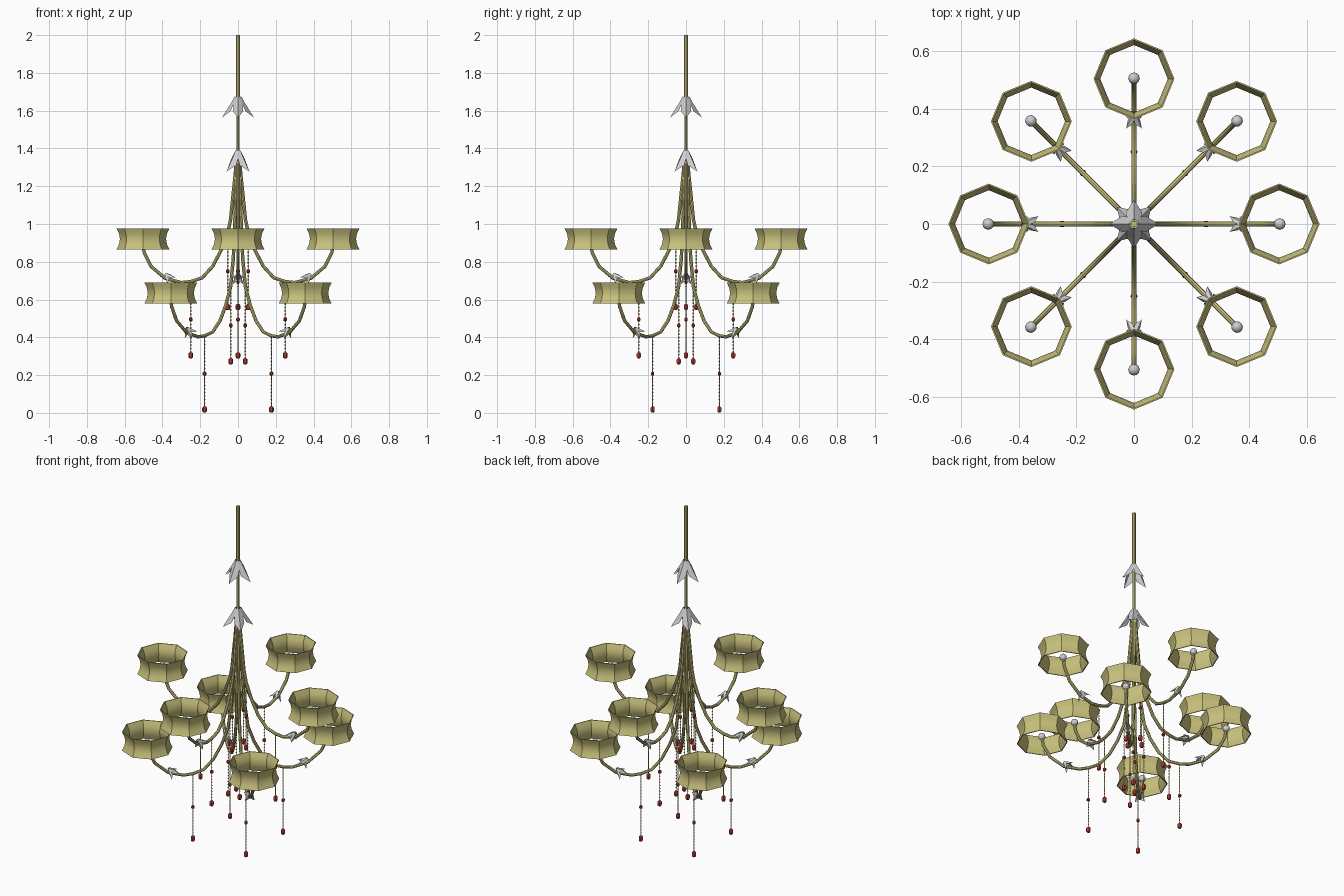
import bpy, bmesh, math
from mathutils import Vector, Matrix

if "Cube" in bpy.data.objects:
    bpy.data.objects.remove(bpy.data.objects["Cube"])


def mat(name, rgb):
    m = bpy.data.materials.new(name)
    m.diffuse_color = (*rgb, 1)
    m.use_nodes = True
    m.node_tree.nodes["Principled BSDF"].inputs["Base Color"].default_value = m.diffuse_color
    return m


BRASS = mat("pale_brass", (0.60, 0.55, 0.21))
SILVER = mat("silver_grey", (0.62, 0.62, 0.64))
RED = mat("bead_red", (0.48, 0.04, 0.04))


def make(name, bm, material, smooth=0):
    me = bpy.data.meshes.new(name)
    bm.to_mesh(me)
    bm.free()
    me.materials.append(material)
    ob = bpy.data.objects.new(name, me)
    bpy.context.collection.objects.link(ob)
    if smooth:
        bpy.ops.object.select_all(action='DESELECT')
        ob.select_set(True)
        bpy.context.view_layer.objects.active = ob
        bpy.ops.object.shade_smooth_by_angle(angle=math.radians(smooth))
    return ob


def skin(bm, rings, cap=True, closed=False):
    vs = [[bm.verts.new(p) for p in r] for r in rings]
    n = len(vs[0])
    pairs = list(zip(vs, vs[1:])) + ([(vs[-1], vs[0])] if closed else [])
    for a, b in pairs:
        for i in range(n):
            j = (i + 1) % n
            bm.faces.new((a[i], a[j], b[j], b[i]))
    if cap and not closed:
        bm.faces.new(vs[0][::-1])
        bm.faces.new(vs[-1])
    bmesh.ops.recalc_face_normals(bm, faces=bm.faces)


def lathe(name, profile, centre, sides, material, smooth=0, closed=False):
    # profile holds (radius, height) pairs around a vertical axis
    bm = bmesh.new()
    rings = [[Vector(centre) + Vector((r * math.cos(k * math.tau / sides),
                                       r * math.sin(k * math.tau / sides), z))
              for k in range(sides)] for r, z in profile]
    skin(bm, rings, closed=closed)
    return make(name, bm, material, smooth)


def tube(name, path, angle, radius, material, sides=8):
    # path holds (distance from axis, height) pairs in a vertical plane
    out = Vector((math.cos(angle), math.sin(angle), 0))
    side = Vector((-math.sin(angle), math.cos(angle), 0))
    pts = [out * r + Vector((0, 0, z)) for r, z in path]
    rings = []
    for i, p in enumerate(pts):
        t = (pts[min(i + 1, len(pts) - 1)] - pts[max(i - 1, 0)]).normalized()
        n = t.cross(side)
        rings.append([p + radius * (side * math.cos(k * math.tau / sides)
                                    + n * math.sin(k * math.tau / sides))
                      for k in range(sides)])
    bm = bmesh.new()
    skin(bm, rings)
    return make(name, bm, material, 40)


def leaves(name, origin, axis, turn, size):
    # four folded leaves flaring back from the tip of an axis
    q = Vector(axis).to_track_quat('Z', 'Y').to_matrix().to_4x4()
    if Vector(axis).z > 0.999:
        q = Matrix.Identity(4)
    bm = bmesh.new()
    for k in range(4):
        m = (Matrix.Translation(origin) @ q
             @ Matrix.Rotation(turn + k * math.pi / 2, 4, 'Z') @ Matrix.Scale(size, 4))
        ridge = [bm.verts.new(m @ Vector(p)) for p in
                 ((.018, 0, 0), (.034, 0, -.03), (.056, 0, -.065), (.085, 0, -.112))]
        for s in (-1, 1):
            e = [bm.verts.new(m @ Vector((x, s * y, z))) for x, y, z in
                 ((.009, .011, -.002), (.022, .024, -.038), (.040, .028, -.078))]
            for f in ((ridge[0], ridge[1], e[1], e[0]), (ridge[1], ridge[2], e[2], e[1]),
                      (ridge[2], ridge[3], e[2])):
                bm.faces.new(f if s < 0 else f[::-1])
    bmesh.ops.recalc_face_normals(bm, faces=bm.faces)
    for f in bm.faces:
        if f.normal.dot(Vector(axis)) < 0:
            f.normal_flip()
    return make(name, bm, SILVER)


def strand(tag, x, y, top, bottom):
    # thin knotted chain with a small bead midway and a long bead at the end
    n = int((top - bottom) / 0.009)
    chain = [(0.004 if i % 2 else 0.0016, top + (bottom - top) * i / n) for i in range(n + 1)]
    lathe("chain_" + tag, chain, (x, y, 0), 4, BRASS)
    lathe("small_bead_" + tag, [(.005, -.01), (.010, -.005), (.010, .005), (.005, .01)],
          (x, y, bottom + .20), 6, RED)
    lathe("end_bead_" + tag, [(.007, -.016), (.0125, -.009), (.0125, .009), (.007, .016)],
          (x, y, bottom + .01), 6, RED)


# central pole and its two leaf collars
lathe("pole", [(.009, 1.2), (.009, 1.66), (.0105, 1.66), (.0105, 2.0)], (0, 0, 0), 8, BRASS, 40)
leaves("upper_leaf_collar", (0, 0, 1.675), (0, 0, 1), 0, 1)
leaves("lower_leaf_collar", (0, 0, 1.39), (0, 0, 1), math.pi / 4, 1)

# arm shapes share the same hook, the lower ones start with a longer drop
hook = [(.09, .86), (.135, .775), (.19, .715), (.25, .695), (.30, .69), (.385, .712), (.46, .775),
        (.497, .85), (.505, .90)]
DROP = 0.287
upper = [(.008, 1.37), (.014, 1.27), (.04, 1.02), (.055, .95)] + hook
lower = [(.008, 1.37), (.013, 1.2), (.035, .82), (.055, .67)] + [(r, z - DROP) for r, z in hook]

# concave shade wall, outside up then inside down
levels = [(.140, -.056), (.127, -.028), (.122, 0), (.127, .028), (.140, .056)]
wall = levels + [(r - .005, z) for r, z in reversed(levels)]

for i in range(8):
    a = i * math.pi / 4
    c, s = math.cos(a), math.sin(a)
    low = i % 2
    dz = -DROP if low else 0
    tube(f"arm_{i}", lower if low else upper, a, .009, BRASS)
    lathe(f"shade_{i}", wall, (.503 * c, .503 * s, .921 + dz), 8, BRASS, 30, closed=True)

    # bulb on the arm's end
    bm = bmesh.new()
    bmesh.ops.create_uvsphere(bm, u_segments=12, v_segments=8, radius=.02,
                              matrix=Matrix.Translation((.505 * c, .505 * s, .905 + dz)))
    make(f"bulb_{i}", bm, SILVER, 60)

    # leaf collar partway along the arm
    d = Vector((.66 * c, .66 * s, .75)).normalized()
    leaves(f"arm_leaves_{i}", (.385 * c, .385 * s, .738 + dz), d, math.pi / 4, .45)

    # inner and outer hanging strands
    strand(f"inner_{i}", .054 * c, .054 * s, .95 + dz, .55 + dz)
    strand(f"outer_{i}", .25 * c, .25 * s, .695 + dz, .295 + dz)
